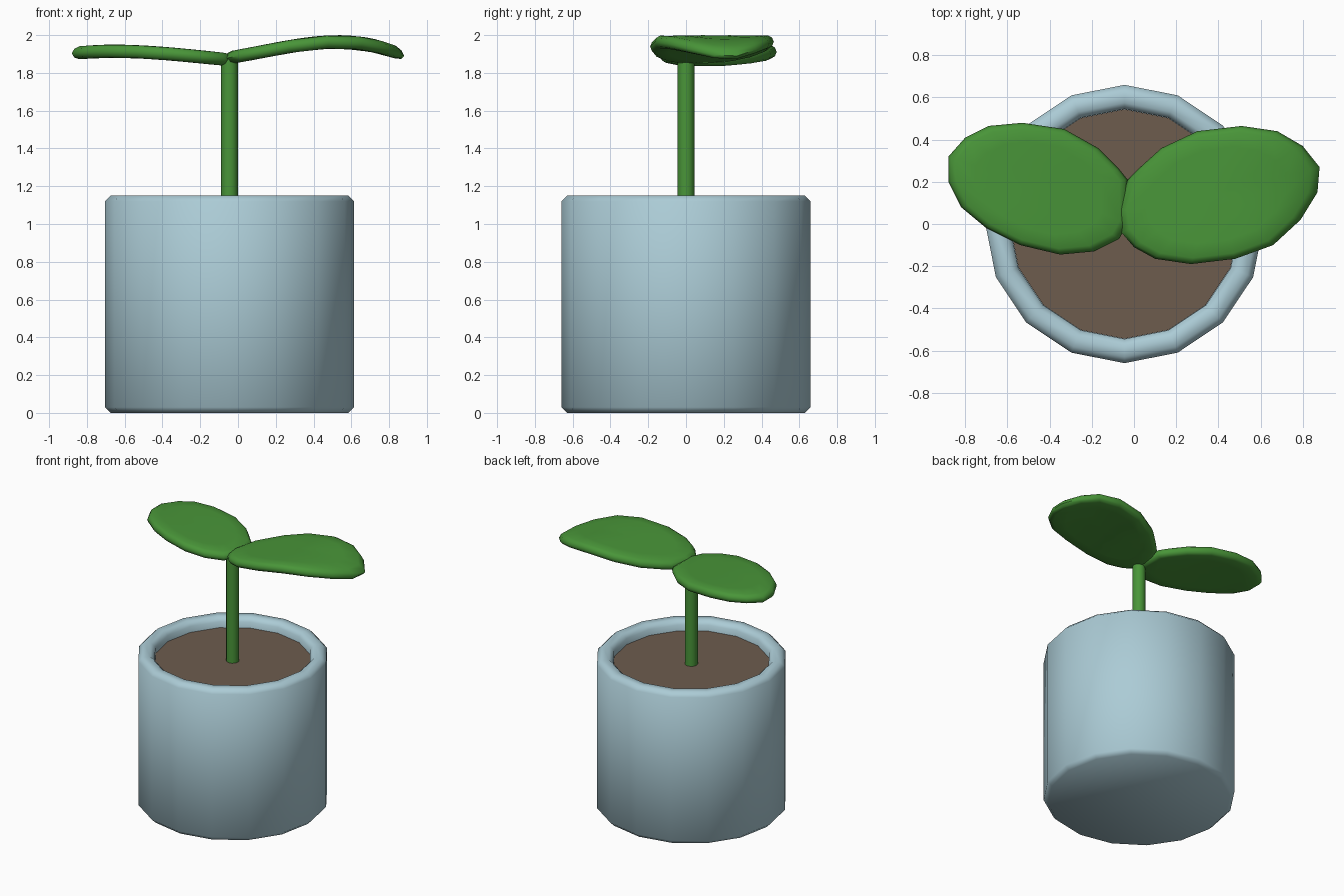
import bpy, bmesh, math

if "Cube" in bpy.data.objects:
    bpy.data.objects.remove(bpy.data.objects["Cube"])

CX = -0.045   # pot and stem axis


def material(name, rgb):
    m = bpy.data.materials.new(name)
    m.diffuse_color = (*rgb, 1)
    m.use_nodes = True
    m.node_tree.nodes["Principled BSDF"].inputs["Base Color"].default_value = m.diffuse_color
    return m


BLUE = material("pale blue", (0.41, 0.60, 0.67))
BROWN = material("soil brown", (0.155, 0.107, 0.076))
GREEN = material("leaf green", (0.066, 0.30, 0.04))


def finish(name, bm, mat, angle):
    bmesh.ops.recalc_face_normals(bm, faces=bm.faces)
    me = bpy.data.meshes.new(name)
    bm.to_mesh(me)
    bm.free()
    me.materials.append(mat)
    ob = bpy.data.objects.new(name, me)
    bpy.context.collection.objects.link(ob)
    bpy.ops.object.select_all(action='DESELECT')
    ob.select_set(True)
    bpy.context.view_layer.objects.active = ob
    bpy.ops.object.shade_smooth_by_angle(angle=math.radians(angle))
    return ob


def skin(bm, rings):
    """Join consecutive vertex rings with quads and cap both ends."""
    n = len(rings[0])
    for a, b in zip(rings, rings[1:]):
        for i in range(n):
            j = (i + 1) % n
            bm.faces.new((a[i], a[j], b[j], b[i]))
    bm.faces.new(rings[0])
    bm.faces.new(rings[-1])


def lathe(name, profile, sides, mat, angle=50):
    bm = bmesh.new()
    rings = []
    for r, z in profile:
        rings.append([bm.verts.new((CX + r * math.cos(2 * math.pi * i / sides),
                                    r * math.sin(2 * math.pi * i / sides), z))
                      for i in range(sides)])
    skin(bm, rings)
    return finish(name, bm, mat, angle)


# Pot with chamfered rim and base
lathe("pot", [(0.63, 0), (0.66, 0.03), (0.66, 1.12), (0.63, 1.15),
              (0.575, 1.15), (0.545, 1.12), (0.545, 1.04)], 16, BLUE)

# Soil and stem
lathe("soil", [(0.544, 1.045), (0.544, 1.075)], 16, BROWN)
lathe("stem", [(0.045, 1.06), (0.045, 1.875)], 12, GREEN)


def bend(curve, x):
    """Smooth height along x through a few (x, z) points."""
    total = 0
    for i, (xi, zi) in enumerate(curve):
        w = zi
        for j, (xj, _) in enumerate(curve):
            if j != i:
                w *= (x - xj) / (xi - xj)
        total += w
    return total


def leaf(name, outline, curve):
    bm = bmesh.new()
    n = len(outline)
    cx = sum(p[0] for p in outline) / n
    cy = sum(p[1] for p in outline) / n
    rings = []
    # (scale toward centre, offset from mid surface): underside, rim, top
    under = [(0.12, -0.035), (0.4, -0.035), (0.7, -0.035), (0.91, -0.034), (0.97, -0.023)]
    section = under + [(1, 0)] + [(s, -d) for s, d in reversed(under)]
    for s, d in section:
        ring = []
        for px, py in outline:
            x, y = cx + (px - cx) * s, cy + (py - cy) * s
            ring.append(bm.verts.new((x, y, bend(curve, x) + d)))
        rings.append(ring)
    skin(bm, rings)
    return finish(name, bm, GREEN, 60)


# Two arching leaves
leaf("right_leaf",
     [(-0.03, 0.21), (0.03, 0.27), (0.13, 0.36), (0.30, 0.44), (0.51, 0.465),
      (0.68, 0.44), (0.80, 0.37), (0.88, 0.27), (0.87, 0.15), (0.79, 0.02),
      (0.66, -0.10), (0.48, -0.165), (0.27, -0.19), (0.10, -0.165),
      (0.0, -0.11), (-0.06, -0.04), (-0.075, 0.06)],
     [(-0.05, 1.88), (0.22, 1.93), (0.5, 1.964), (0.88, 1.89)])
leaf("left_leaf",
     [(-0.03, 0.21), (-0.07, 0.26), (-0.17, 0.36), (-0.33, 0.45), (-0.53, 0.48),
      (-0.69, 0.465), (-0.80, 0.41), (-0.88, 0.32), (-0.88, 0.20), (-0.82, 0.08),
      (-0.70, -0.02), (-0.54, -0.10), (-0.35, -0.145), (-0.19, -0.13),
      (-0.07, -0.07), (-0.03, 0.0)],
     [(-0.03, 1.868), (-0.3, 1.895), (-0.6, 1.914), (-0.88, 1.903)])
